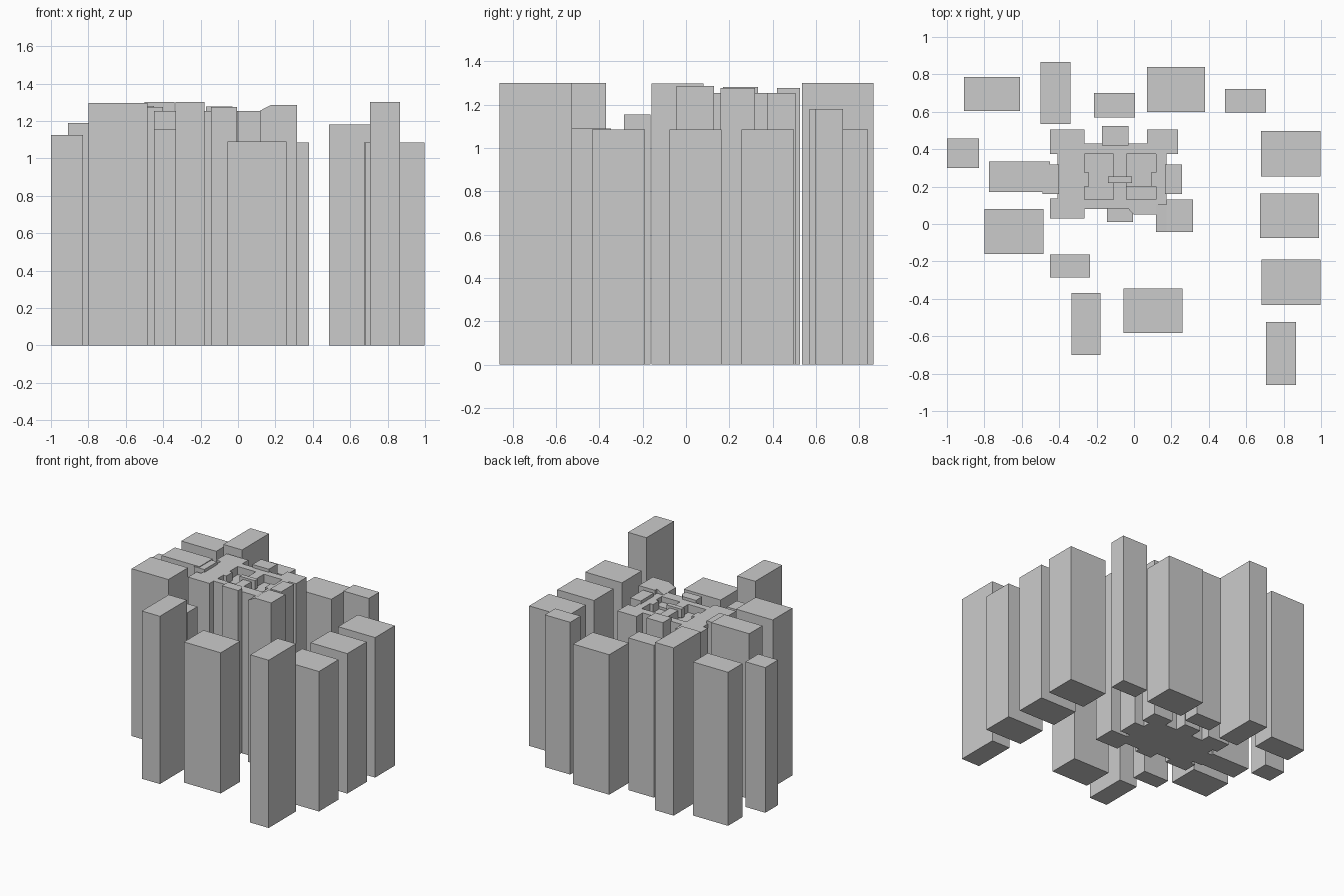
import bpy, bmesh


def prism(name, outline, z0, z1):
    """Extrude a counter-clockwise xy outline from z0 to z1."""
    bm = bmesh.new()
    base = bm.faces.new([bm.verts.new((x, y, z0)) for x, y in outline])
    top = bmesh.ops.extrude_face_region(bm, geom=[base])
    verts = [v for v in top["geom"] if isinstance(v, bmesh.types.BMVert)]
    bmesh.ops.translate(bm, verts=verts, vec=(0, 0, z1 - z0))
    bmesh.ops.recalc_face_normals(bm, faces=bm.faces)
    mesh = bpy.data.meshes.new(name)
    bm.to_mesh(mesh)
    bm.free()
    ob = bpy.data.objects.new(name, mesh)
    bpy.context.collection.objects.link(ob)
    return ob


def block(name, x0, x1, y0, y1, z1, z0=0.0):
    return prism(name, [(x0, y0), (x1, y0), (x1, y1), (x0, y1)], z0, z1)


# Ring of free-standing towers: x0, x1, y0, y1, height
towers = [
    (-0.91, -0.61, 0.605, 0.785, 1.19),
    (-0.50, -0.34, 0.535, 0.865, 1.30),
    (-0.215, 0.005, 0.57, 0.70, 1.18),
    (0.07, 0.38, 0.60, 0.84, 1.085),
    (0.487, 0.705, 0.595, 0.723, 1.18),
    (0.68, 0.997, 0.255, 0.497, 1.085),
    (0.675, 0.99, -0.075, 0.163, 1.085),
    (0.683, 0.997, -0.433, -0.19, 1.085),
    (0.707, 0.865, -0.86, -0.525, 1.30),
    (-0.055, 0.26, -0.583, -0.345, 1.09),
    (-0.335, -0.18, -0.70, -0.37, 1.30),
    (-0.45, -0.235, -0.285, -0.163, 1.155),
    (-0.80, -0.485, -0.16, 0.08, 1.297),
    (-1.0, -0.83, 0.30, 0.457, 1.125),
]
for i, t in enumerate(towers):
    block(f"tower_{i + 1}", *t)

# Central building with corner pavilions
core = prism("central_building", [
    (-0.45, 0.03), (-0.265, 0.03), (-0.265, 0.08), (-0.03, 0.08),
    (0.0, 0.05), (0.13, 0.05), (0.13, 0.105), (0.175, 0.105),
    (0.175, 0.375), (0.235, 0.375), (0.235, 0.505), (0.07, 0.505),
    (0.07, 0.43), (-0.265, 0.43), (-0.265, 0.505), (-0.45, 0.505),
    (-0.45, 0.375), (-0.41, 0.375), (-0.41, 0.135), (-0.45, 0.135)], 0, 1.253)

# Sunken courtyards, each with a small bay on its outer wall
courts = [
    prism("west_court_cutter", [
        (-0.265, 0.13), (-0.11, 0.13), (-0.11, 0.375), (-0.265, 0.375),
        (-0.265, 0.275), (-0.24, 0.275), (-0.24, 0.20), (-0.265, 0.20)], 1.19, 1.4),
    prism("east_court_cutter", [
        (-0.04, 0.13), (0.117, 0.13), (0.117, 0.20), (0.09, 0.20),
        (0.09, 0.275), (0.117, 0.275), (0.117, 0.375), (-0.04, 0.375)], 1.19, 1.4),
]
for c in courts:
    c.hide_render = True
    c.hide_set(True)
    mod = core.modifiers.new(c.name, "BOOLEAN")
    mod.object = c
    mod.operation = "DIFFERENCE"
    mod.solver = "EXACT"
block("east_court_terrace", -0.04, 0.117, 0.13, 0.20, 1.21, 1.18)

# Wings and porches around the centre
block("west_wing", -0.775, -0.45, 0.17, 0.333, 1.28)
block("west_link", -0.49, -0.40, 0.16, 0.318, 1.275)
block("north_porch", -0.17, -0.03, 0.42, 0.525, 1.277)
block("east_porch", 0.165, 0.257, 0.16, 0.318, 1.277)
prism("south_porch", [(-0.145, 0.01), (-0.005, 0.01), (-0.005, 0.055),
                      (-0.03, 0.085), (-0.145, 0.085)], 0, 1.275)
block("roof_ridge", -0.14, -0.01, 0.22, 0.255, 1.27, 1.2)

# South-east pavilion with a sloped western roof edge
pav = block("southeast_pavilion", 0.175, 0.315, -0.043, 0.13, 1.285)
edge = block("southeast_sloped_edge", 0.118, 0.175, -0.043, 0.105, 1.285)
for v in edge.data.vertices:
    if v.co.z > 1 and v.co.x < 0.15:
        v.co.z = 1.255
